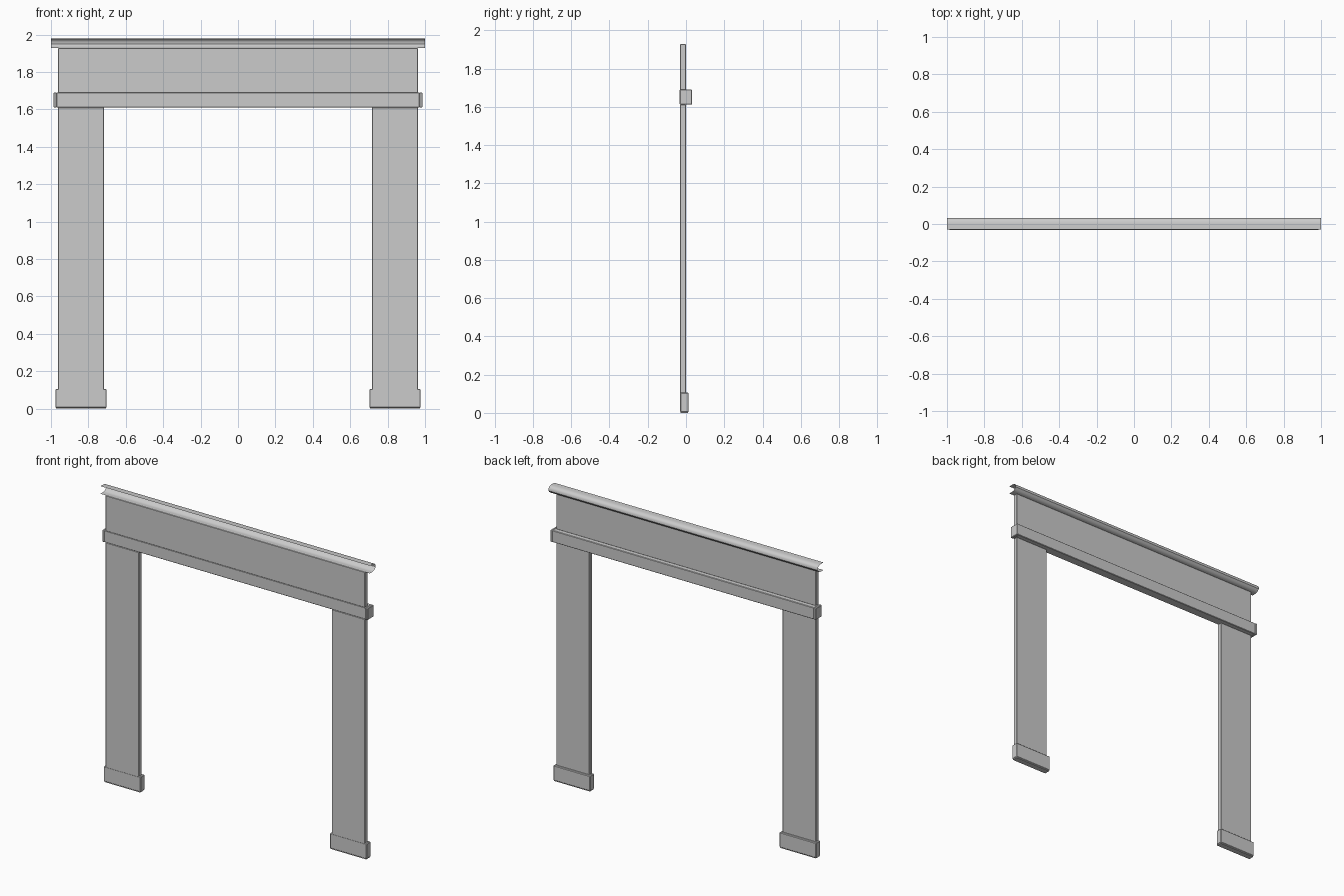
import bpy, bmesh

if "Cube" in bpy.data.objects:
    bpy.data.objects.remove(bpy.data.objects["Cube"])


def box(name, x, y, z, bevel=0.003):
    """Board spanning the given (min, max) ranges with lightly eased edges."""
    bm = bmesh.new()
    bmesh.ops.create_cube(bm, size=1)
    for v in bm.verts:
        for i, (lo, hi) in enumerate((x, y, z)):
            v.co[i] = lo if v.co[i] < 0 else hi
    mesh = bpy.data.meshes.new(name)
    bm.to_mesh(mesh)
    bm.free()
    obj = bpy.data.objects.new(name, mesh)
    bpy.context.collection.objects.link(obj)
    if bevel:
        mod = obj.modifiers.new("eased_edges", 'BEVEL')
        mod.width = bevel
        mod.segments = 1
    return obj


def mirrored(obj):
    """Repeat a part on the other side of the opening."""
    mod = obj.modifiers.new("mirror", 'MIRROR')
    axis = bpy.data.objects.get("mirror_centre")
    if axis is None:
        axis = bpy.data.objects.new("mirror_centre", None)
        axis.hide_render = True
        bpy.context.collection.objects.link(axis)
    mod.mirror_object = axis


BACK = -0.031

# Side casings and their plinth blocks
mirrored(box("side_casing", (0.716, 0.963), (BACK, 0.0), (0.10, 1.612)))
mirrored(box("plinth_block", (0.703, 0.976), (BACK, 0.014), (0.004, 0.106), 0.004))
mirrored(box("plinth_foot", (0.707, 0.972), (BACK + 0.003, 0.010), (0.0, 0.005), 0))

# Band above the opening with return caps at its ends
box("lintel_band", (-0.972, 0.972), (BACK, 0.030), (1.611, 1.690))
mirrored(box("band_end_cap", (0.970, 0.986), (-0.033, 0.032), (1.611, 1.690)))

# Flat frieze board
box("frieze_board", (-0.963, 0.963), (BACK, 0.0), (1.688, 1.928))

# Crown moulding: open sheet profile run along x
profile = [(-0.030, 1.979), (0.0, 1.979), (0.015, 1.977), (0.025, 1.971),
           (0.031, 1.962), (0.032, 1.949), (0.024, 1.940), (0.014, 1.931),
           (0.0, 1.928), (-0.030, 1.928)]
bm = bmesh.new()
rows = [[bm.verts.new((x, y, z)) for x in (-1, 1)] for y, z in profile]
for a, b in zip(rows, rows[1:]):
    bm.faces.new((a[0], a[1], b[1], b[0]))
for f in bm.faces:
    f.normal_flip()
bmesh.ops.recalc_face_normals(bm, faces=bm.faces)
crown_mesh = bpy.data.meshes.new("crown_moulding")
bm.to_mesh(crown_mesh)
bm.free()
crown = bpy.data.objects.new("crown_moulding", crown_mesh)
bpy.context.collection.objects.link(crown)
bpy.context.view_layer.objects.active = crown
crown.select_set(True)
bpy.ops.object.shade_smooth_by_angle()
